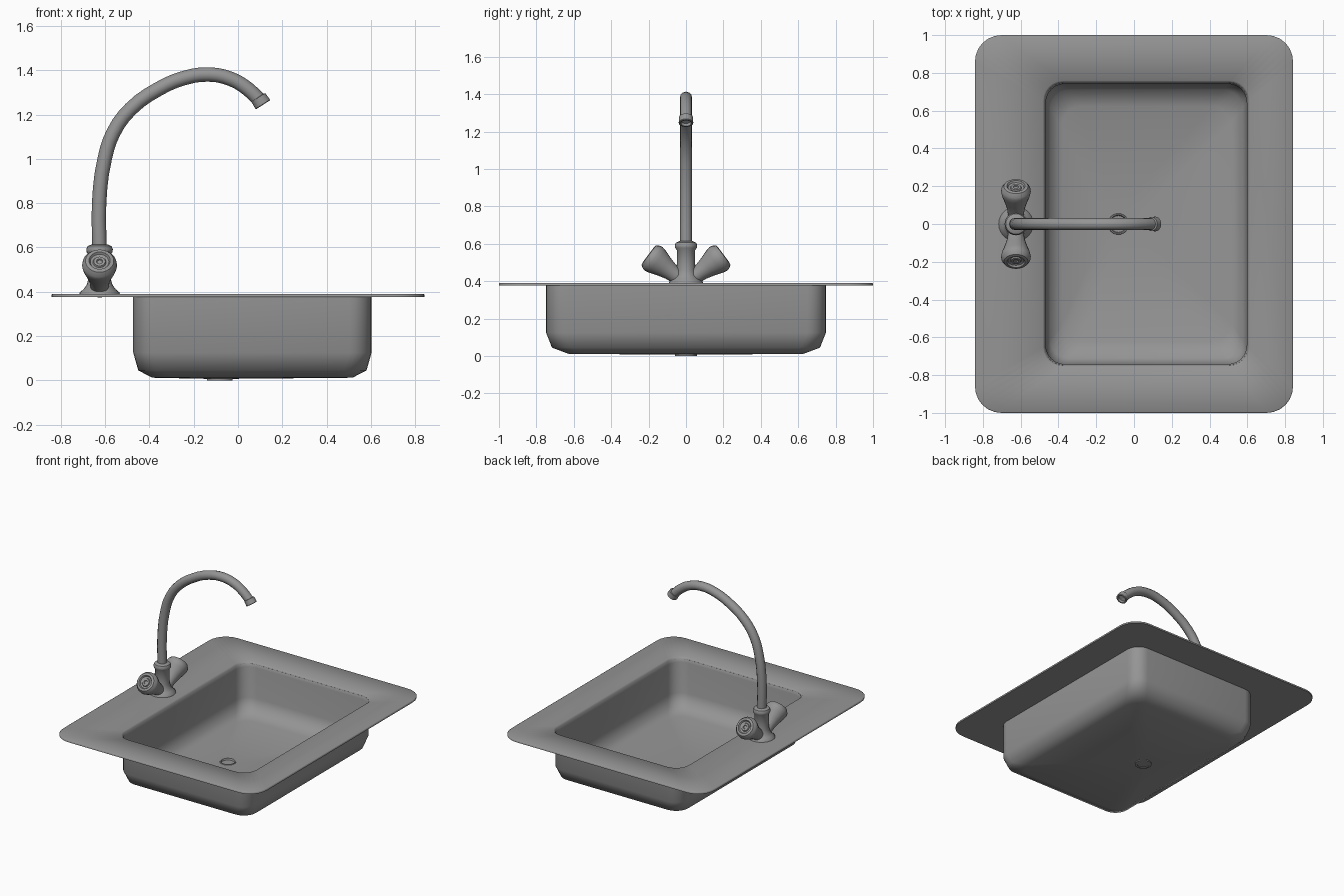
import bpy, bmesh, math
from mathutils import Vector

if "Cube" in bpy.data.objects:
    bpy.data.objects.remove(bpy.data.objects["Cube"])

steel = bpy.data.materials.new("grey steel")
steel.diffuse_color = (0.3, 0.3, 0.3, 1)
steel.use_nodes = True
steel.node_tree.nodes["Principled BSDF"].inputs["Base Color"].default_value = steel.diffuse_color


def finish(obj, angle):
    obj.data.materials.clear()
    obj.data.materials.append(steel)
    bpy.ops.object.select_all(action='DESELECT')
    obj.select_set(True)
    bpy.context.view_layer.objects.active = obj
    bpy.ops.object.shade_smooth_by_angle(angle=math.radians(angle))


def loft(name, rings, angle=40):
    """Skin equal-length rings of points and cap both ends."""
    bm = bmesh.new()
    vs = [[bm.verts.new(p) for p in ring] for ring in rings]
    n = len(vs[0])
    for a, b in zip(vs, vs[1:]):
        for i in range(n):
            j = (i + 1) % n
            bm.faces.new((a[i], a[j], b[j], b[i]))
    bm.faces.new(vs[0])
    bm.faces.new(vs[-1])
    bmesh.ops.remove_doubles(bm, verts=bm.verts, dist=1e-5)
    bmesh.ops.recalc_face_normals(bm, faces=bm.faces)
    me = bpy.data.meshes.new(name)
    bm.to_mesh(me)
    bm.free()
    obj = bpy.data.objects.new(name, me)
    bpy.context.collection.objects.link(obj)
    finish(obj, angle)
    return obj


def rounded(cx, hx, hy, r, z, seg=6):
    """Rounded rectangle ring centred on (cx, 0)."""
    pts = []
    for k, (sx, sy) in enumerate([(1, 1), (-1, 1), (-1, -1), (1, -1)]):
        for i in range(seg + 1):
            a = math.pi / 2 * (k + i / seg)
            pts.append((cx + sx * (hx - r) + r * math.cos(a),
                        sy * (hy - r) + r * math.sin(a), z))
    return pts


def lathe(name, profile, origin, axis, n=24, angle=40):
    """Spin (radius, distance) pairs around an axis."""
    q = Vector((0, 0, 1)).rotation_difference(Vector(axis).normalized())
    rings = [[Vector(origin) + q @ Vector((r * math.cos(2 * math.pi * i / n),
                                           r * math.sin(2 * math.pi * i / n), d))
              for i in range(n)] for r, d in profile]
    return loft(name, rings, angle)


# sink: thin pressed sheet, from the outer drain, over the rim, to the inner drain
BX, HX, HY, DX = 0.065, 0.538, 0.748, -0.083


def basin(s, z, t=0.0):
    return rounded(BX, HX * s - t, HY * s - t, 0.1, z)


def drain(r, z):
    return rounded(DX, r, r, r, z)


T = 0.006
loft("sink", [
    drain(0.042, 0.003), drain(0.042, 0.0), drain(0.058, 0.0), drain(0.058, 0.007),
    basin(0.84, 0.012), basin(0.958, 0.045), basin(1.0, 0.125), basin(1.0, 0.376),
    rounded(0, 0.842, 1.0, 0.14, 0.376), rounded(0, 0.842, 1.0, 0.14, 0.388),
    rounded(0, 0.837, 0.995, 0.135, 0.391),
    rounded(BX, HX + 0.009, HY + 0.011, 0.105, 0.389),
    rounded(BX, HX + 0.001, HY + 0.002, 0.1, 0.38),
    basin(1.0, 0.355, T), basin(1.0, 0.127, T), basin(0.958, 0.05, T), basin(0.84, 0.019, T),
    drain(0.056, 0.014), drain(0.054, 0.018), drain(0.048, 0.018), drain(0.044, 0.006),
], 62)

# tap body with flared foot and collar
FX = -0.625
lathe("tap_body", [(0.092, 0.388), (0.09, 0.397), (0.072, 0.412), (0.058, 0.432),
                   (0.05, 0.46), (0.048, 0.565), (0.058, 0.578), (0.06, 0.592),
                   (0.054, 0.606), (0.036, 0.614)], (FX, 0, 0), (0, 0, 1))

# two tilted tap handles with recessed ends
for side, sy in (("front", -1), ("back", 1)):
    lathe(side + "_handle", [
        (0.035, 0.02), (0.043, 0.07), (0.046, 0.1), (0.058, 0.145), (0.074, 0.192),
        (0.079, 0.215), (0.077, 0.23), (0.064, 0.249), (0.048, 0.252), (0.042, 0.242),
        (0.03, 0.239), (0.026, 0.246), (0.014, 0.246), (0.011, 0.24), (0.004, 0.24)],
        (FX, 0, 0.39), (0, sy * 0.8, 0.6))

# swan-neck spout
path = [(-0.625, 0.59), (-0.627, 0.8), (-0.602, 1.0), (-0.562, 1.12), (-0.485, 1.225),
        (-0.36, 1.315), (-0.24, 1.366), (-0.13, 1.381), (-0.03, 1.36), (0.045, 1.315),
        (0.1, 1.262)]
cu = bpy.data.curves.new("spout", 'CURVE')
cu.dimensions = '3D'
cu.bevel_depth = 0.0325
cu.bevel_resolution = 4
cu.use_fill_caps = True
sp = cu.splines.new('BEZIER')
sp.resolution_u = 3
sp.bezier_points.add(len(path) - 1)
for bp, (x, z) in zip(sp.bezier_points, path):
    bp.co = (x, 0, z)
    bp.handle_left_type = bp.handle_right_type = 'AUTO'
spout = bpy.data.objects.new("spout", cu)
bpy.context.collection.objects.link(spout)
bpy.ops.object.select_all(action='DESELECT')
spout.select_set(True)
bpy.context.view_layer.objects.active = spout
bpy.ops.object.convert(target='MESH')
finish(bpy.context.view_layer.objects.active, 40)

# hollow nozzle at the spout tip
lathe("nozzle", [(0.03, -0.002), (0.037, 0.0), (0.039, 0.036), (0.036, 0.039),
                 (0.028, 0.039), (0.027, 0.018)],
      (0.092, 0, 1.277), (0.54, 0, -0.84))
